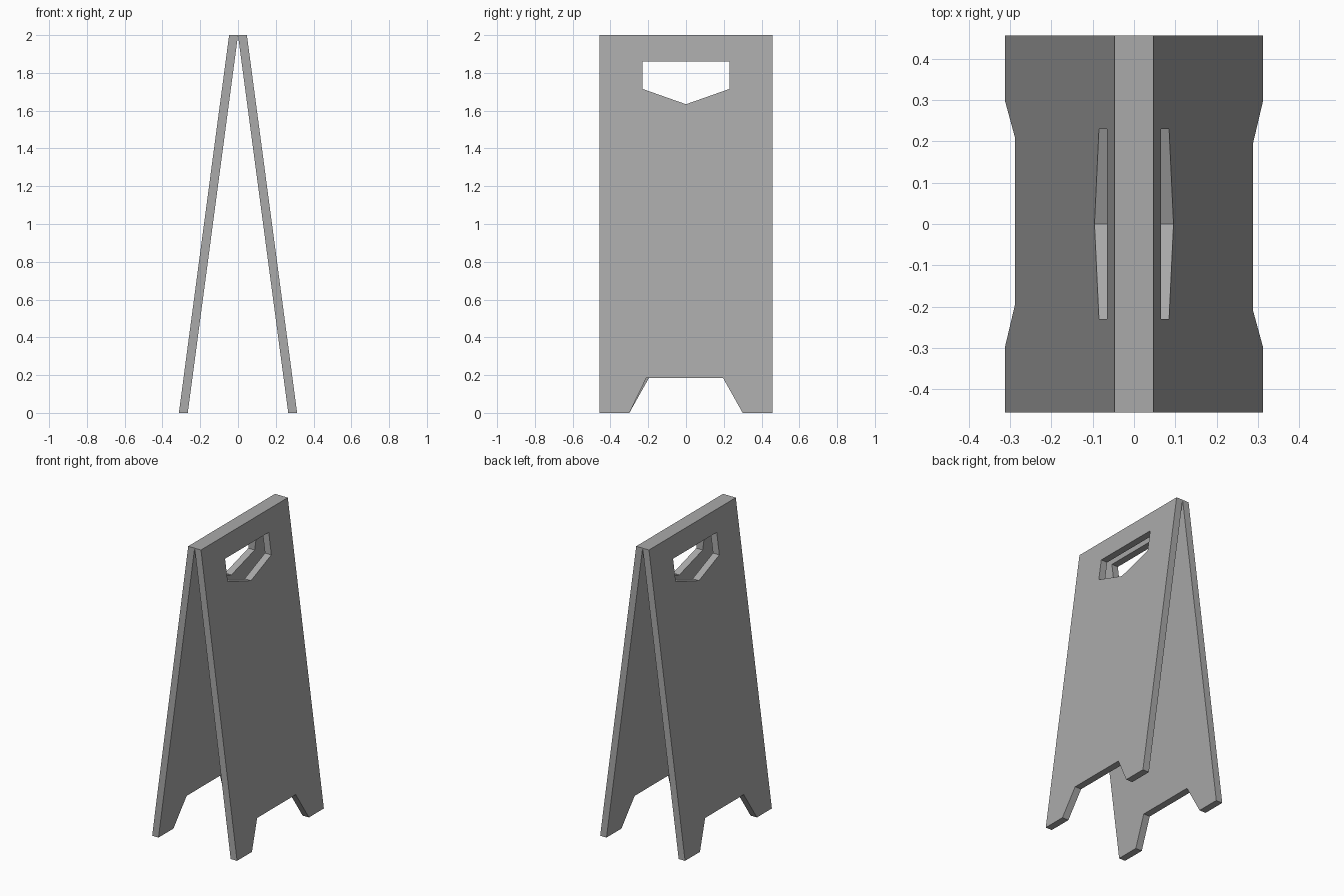
import bpy, bmesh, math
from mathutils import Matrix, Vector

if "Cube" in bpy.data.objects:
    bpy.data.objects.remove(bpy.data.objects["Cube"], do_unlink=True)

HEIGHT, HALF_WIDTH, THICK = 2.0, 0.457, 0.047
SPREAD = 0.266  # outward lean from top to floor

grey = bpy.data.materials.new("plain_grey")
grey.use_nodes = True
colour = (0.40, 0.40, 0.40, 1)
grey.diffuse_color = colour
grey.node_tree.nodes["Principled BSDF"].inputs["Base Color"].default_value = colour

# Panel outline with the foot cut-out, and the pointed handle opening (y, z)
outline = [(-HALF_WIDTH, 0), (-0.30, 0), (-0.21, 0.185), (0.196, 0.185),
           (0.30, 0), (HALF_WIDTH, 0), (HALF_WIDTH, HEIGHT), (-HALF_WIDTH, HEIGHT)]
handle = [(-0.23, 1.86), (0.23, 1.86), (0.23, 1.715), (0, 1.634), (-0.23, 1.715)]


def make_panel(name, angle):
    bm = bmesh.new()
    edges = []
    for loop in (outline, handle):
        # Each point sits on the leaning inner surface
        verts = [bm.verts.new((SPREAD * (1 - z / HEIGHT), y, z)) for y, z in loop]
        edges += [bm.edges.new((a, b)) for a, b in zip(verts, verts[1:] + verts[:1])]
    bmesh.ops.triangle_fill(bm, edges=edges, use_beauty=True,
                            normal=Vector((HEIGHT, 0, SPREAD)))
    # Sideways thickness keeps the feet and top edge level
    grown = bmesh.ops.extrude_face_region(bm, geom=bm.faces[:], use_keep_orig=True)
    moved = [g for g in grown["geom"] if isinstance(g, bmesh.types.BMVert)]
    bmesh.ops.translate(bm, verts=moved, vec=(THICK, 0, 0))
    bmesh.ops.recalc_face_normals(bm, faces=bm.faces[:])
    bmesh.ops.rotate(bm, verts=bm.verts[:], cent=(0, 0, 0),
                     matrix=Matrix.Rotation(angle, 3, "Z"))
    mesh = bpy.data.meshes.new(name)
    bm.to_mesh(mesh)
    bm.free()
    mesh.materials.append(grey)
    bpy.context.collection.objects.link(bpy.data.objects.new(name, mesh))


# Two identical panels meet at the top, one turned half around
make_panel("left_panel", 0)
make_panel("right_panel", math.pi)
